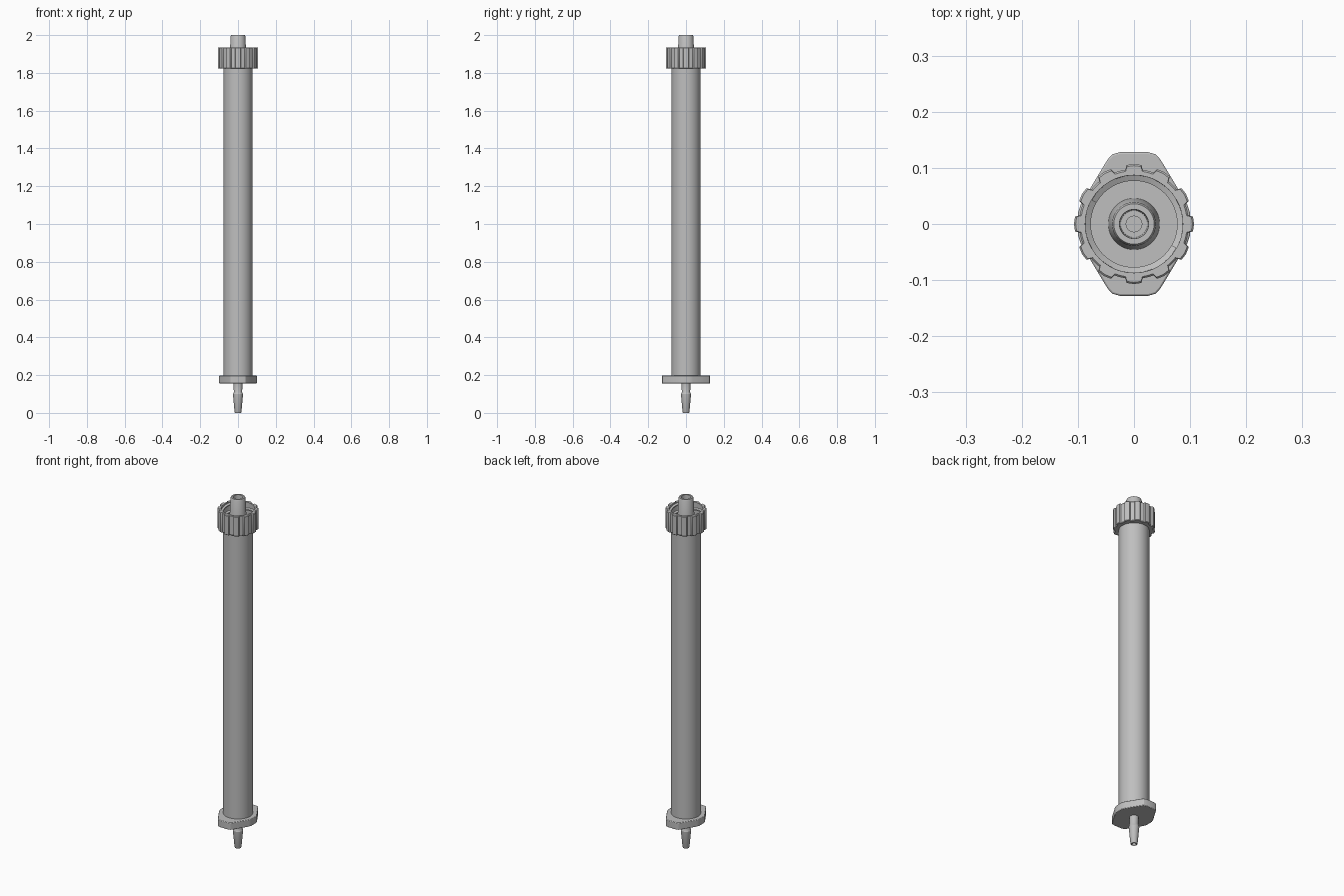
import bpy, bmesh, math
from math import sin, cos, pi, radians

cube = bpy.data.objects.get("Cube")
if cube:
    bpy.data.objects.remove(cube, do_unlink=True)

grey = bpy.data.materials.new("light grey plastic")
grey.use_nodes = True
grey.diffuse_color = (0.52, 0.52, 0.52, 1)
grey.node_tree.nodes["Principled BSDF"].inputs["Base Color"].default_value = grey.diffuse_color


def finish(name, bm, angle=30):
    """Turn a bmesh into a shaded object."""
    bmesh.ops.remove_doubles(bm, verts=bm.verts, dist=1e-5)
    bmesh.ops.recalc_face_normals(bm, faces=bm.faces)
    mesh = bpy.data.meshes.new(name)
    bm.to_mesh(mesh)
    bm.free()
    mesh.materials.append(grey)
    obj = bpy.data.objects.new(name, mesh)
    bpy.context.collection.objects.link(obj)
    bpy.ops.object.select_all(action="DESELECT")
    obj.select_set(True)
    bpy.context.view_layer.objects.active = obj
    bpy.ops.object.shade_smooth_by_angle(angle=radians(angle))
    return obj


def lathe(name, profile, steps=64):
    """Spin an (r, z) profile around the vertical axis."""
    bm = bmesh.new()
    verts = [bm.verts.new((r, 0, z)) for r, z in profile]
    edges = [bm.edges.new(pair) for pair in zip(verts, verts[1:])]
    bmesh.ops.spin(bm, geom=verts + edges, cent=(0, 0, 0), axis=(0, 0, 1),
                   angle=2 * pi, steps=steps)
    return finish(name, bm)


def bridge(bm, rings, closed=True):
    """Join consecutive vertex loops with quads."""
    for a, b in zip(rings, rings[1:]):
        n = len(a)
        for i in range(n if closed else n - 1):
            j = (i + 1) % n
            bm.faces.new((a[i], a[j], b[j], b[i]))


# Barrel
lathe("barrel", [(0, 0.17), (0.077, 0.17), (0.077, 1.83), (0, 1.83)])

# Hose barb with its open end
lathe("hose_barb", [(0.024, 0.16), (0.022, 0.11), (0.027, 0.1), (0.018, 0.004),
                    (0.016, 0), (0.011, 0), (0.011, 0.12), (0, 0.12)], 40)

# Tapered tip with stepped bore
lathe("tapered_tip", [(0.046, 1.84), (0.039, 1.994), (0.036, 2), (0.026, 2),
                      (0.024, 1.92), (0.014, 1.92), (0.014, 1.84), (0, 1.84)], 48)

# Finger flange: one quarter outline, mirrored on both axes
quarter = [(0.1, 0.02), (0.094, 0.037), (0.047, 0.115), (0.039, 0.124), (0.025, 0.128)]
half = quarter + [(-x, y) for x, y in reversed(quarter)]
outline = half + [(-x, -y) for x, y in half]
bm = bmesh.new()
base = bm.faces.new([bm.verts.new((x, y, 0.156)) for x, y in outline])
top = bmesh.ops.extrude_face_region(bm, geom=[base])["geom"]
bmesh.ops.translate(bm, vec=(0, 0, 0.041),
                    verts=[v for v in top if isinstance(v, bmesh.types.BMVert)])
flange = finish("finger_flange", bm)
bevel = flange.modifiers.new("soft edge", "BEVEL")
bevel.width = 0.003
bevel.segments = 2
bevel.limit_method = "ANGLE"
bevel.angle_limit = radians(60)

# Ribbed collar: twelve grip ribs outside, round socket inside
ribs = 12
bm = bmesh.new()
polar = []
for k in range(ribs):
    centre = 2 * pi * k / ribs
    for offset, r in ((-9, 0.098), (-7, 0.106), (0, 0.107), (7, 0.106), (9, 0.098), (15, 0.098)):
        polar.append((centre + radians(offset), r))


def ring(z, radius=None, inset=0):
    return [bm.verts.new(((radius or r - inset) * cos(a), (radius or r - inset) * sin(a), z))
            for a, r in polar]


rings = [ring(1.822, 0.07), ring(1.822, inset=0.003), ring(1.825), ring(1.932),
         ring(1.935, inset=0.003), ring(1.935, 0.087), ring(1.845, 0.086), ring(1.845, 0.04)]
bridge(bm, rings)
finish("ribbed_collar", bm, 25)

# Two-start thread inside the collar
bm = bmesh.new()
for start in (0, pi):
    sections = []
    for i in range(49):
        t = i / 48
        a = start + radians(150) + t * 1.5 * pi
        z = 1.925 - 0.065 * t
        sections.append([bm.verts.new((r * cos(a), r * sin(a), z + dz))
                         for r, dz in ((0.088, 0.008), (0.077, 0.003), (0.077, -0.003), (0.088, -0.008))])
    bridge(bm, sections)
    bm.faces.new(sections[0])
    bm.faces.new(sections[-1])
finish("inner_thread", bm)
